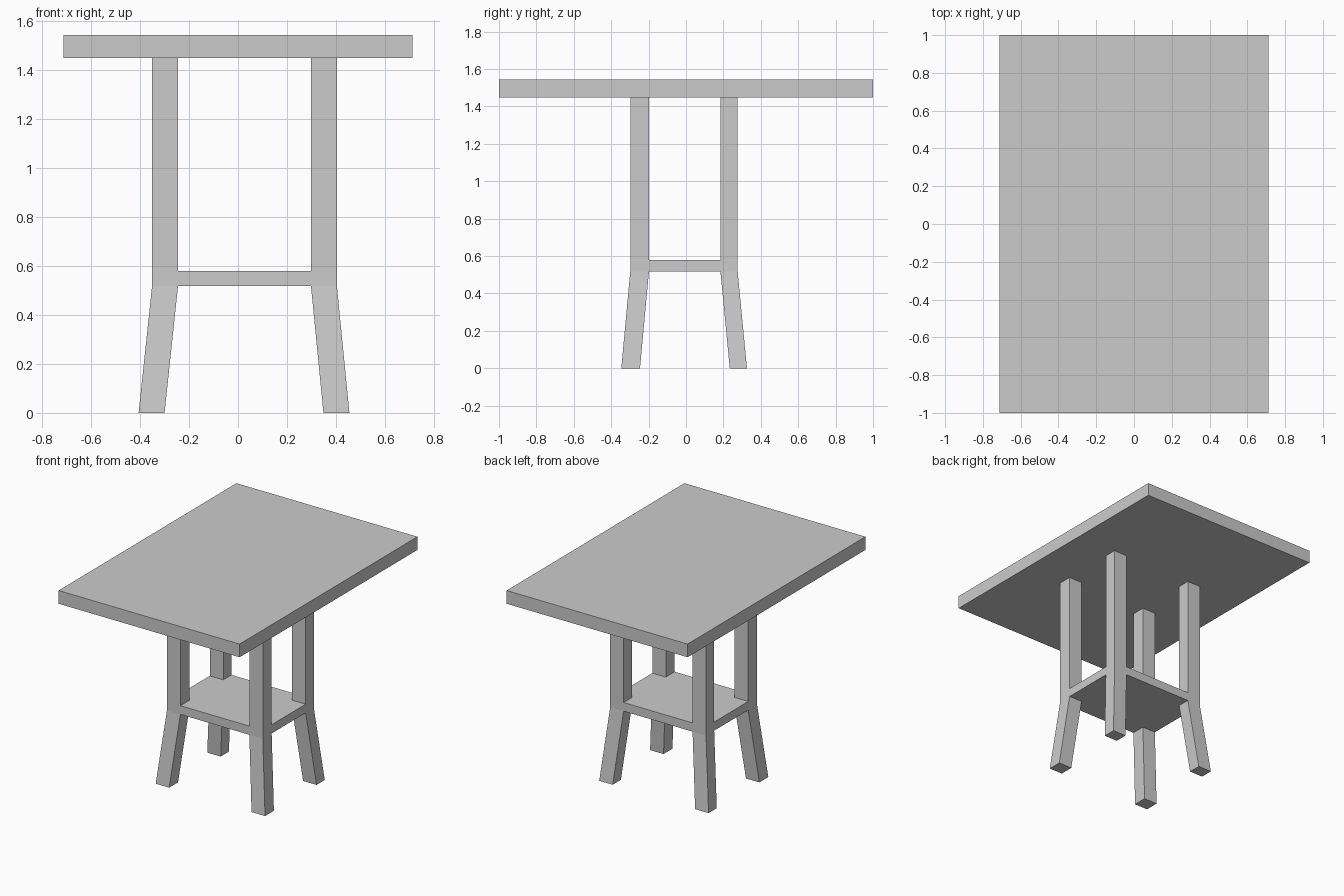
import bpy
import bmesh
from mathutils import Vector

if "Cube" in bpy.data.objects:
    bpy.data.objects.remove(bpy.data.objects["Cube"])

XS = [-0.351, -0.245, 0.298, 0.404]   # outer and inner leg lines
YS = [-0.298, -0.198, 0.184, 0.276]
SHELF_BOTTOM, SHELF_TOP = 0.518, 0.58
TOP_BOTTOM, TOP_TOP = 1.449, 1.543


def finish(bm, name):
    bmesh.ops.recalc_face_normals(bm, faces=bm.faces)
    mesh = bpy.data.meshes.new(name)
    bm.to_mesh(mesh)
    bm.free()
    obj = bpy.data.objects.new(name, mesh)
    bpy.context.collection.objects.link(obj)
    return obj


# Tabletop slab
bm = bmesh.new()
bmesh.ops.create_cube(bm, size=1)
bmesh.ops.scale(bm, vec=(1.425, 2.0, TOP_TOP - TOP_BOTTOM), verts=bm.verts)
bmesh.ops.translate(bm, vec=(0, 0, (TOP_TOP + TOP_BOTTOM) / 2), verts=bm.verts)
finish(bm, "tabletop")

# Shelf: 3 x 3 grid whose corner cells become the legs
bm = bmesh.new()
bmesh.ops.create_grid(bm, x_segments=3, y_segments=3, size=1.5)
for v in bm.verts:
    v.co = (XS[round(v.co.x + 1.5)], YS[round(v.co.y + 1.5)], SHELF_BOTTOM)
ext = bmesh.ops.extrude_face_region(bm, geom=bm.faces[:])
raised = [g for g in ext["geom"] if isinstance(g, bmesh.types.BMVert)]
bmesh.ops.translate(bm, vec=(0, 0, SHELF_TOP - SHELF_BOTTOM), verts=raised)
bm.normal_update()


def is_corner(face):
    c = face.calc_center_median()
    return (abs(face.normal.z) > 0.9 and not XS[1] < c.x < XS[2]
            and not YS[1] < c.y < YS[2])


# Upright posts above the shelf, splayed legs below it
corners = [f for f in bm.faces if is_corner(f)]
for f in bmesh.ops.extrude_discrete_faces(bm, faces=corners)["faces"]:
    c = f.calc_center_median()
    if c.z > (SHELF_BOTTOM + SHELF_TOP) / 2:
        move = Vector((0, 0, TOP_BOTTOM - SHELF_TOP))
    else:
        move = Vector((-0.055 if c.x < 0 else 0.051,
                       -0.048 if c.y < 0 else 0.050, -SHELF_BOTTOM))
    bmesh.ops.translate(bm, vec=move, verts=f.verts[:])
finish(bm, "legs_and_shelf")
